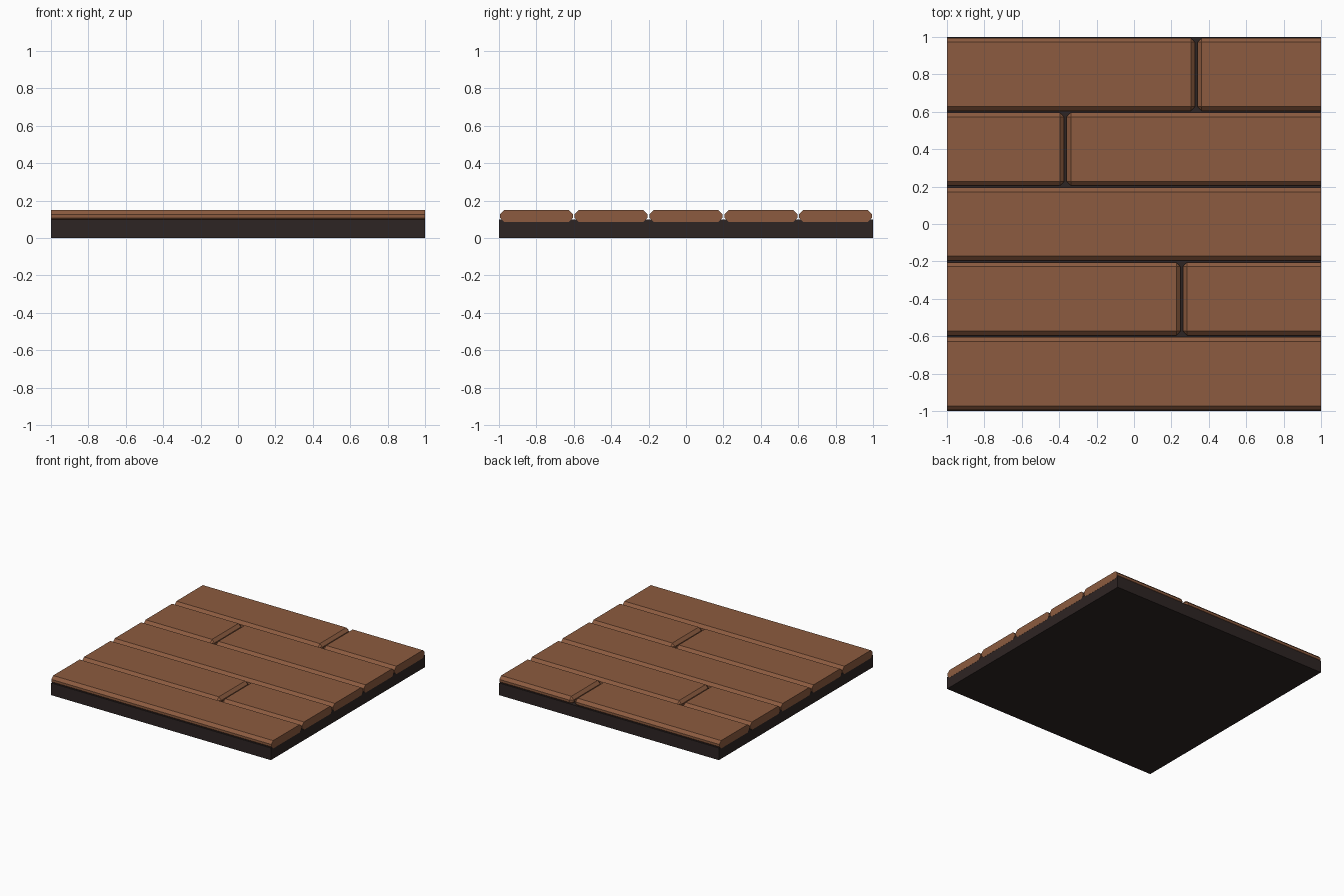
import bpy, bmesh
from mathutils import Vector

if "Cube" in bpy.data.objects:
    bpy.data.objects.remove(bpy.data.objects["Cube"])


def material(name, rgb):
    m = bpy.data.materials.new(name)
    m.diffuse_color = (*rgb, 1.0)
    m.use_nodes = True
    m.node_tree.nodes["Principled BSDF"].inputs["Base Color"].default_value = m.diffuse_color
    return m


WOOD = material("brown wood", (0.262, 0.105, 0.050))
DARK = material("dark underlay", (0.027, 0.018, 0.017))


def box(name, lo, hi, mat, bevel=0.0, trim=False):
    lo, hi = Vector(lo), Vector(hi)
    bm = bmesh.new()
    bmesh.ops.create_cube(bm, size=1.0)
    for v in bm.verts:
        v.co = (lo + hi) / 2 + v.co * (hi - lo)
    if bevel:
        bmesh.ops.bevel(bm, geom=bm.edges[:], offset=bevel, segments=1,
                        affect='EDGES', profile=0.5)
    if trim:
        # saw the plank flush with the tile's left and right sides
        for s in (-1, 1):
            cut = bmesh.ops.bisect_plane(
                bm, geom=bm.verts[:] + bm.edges[:] + bm.faces[:],
                plane_co=(s, 0, 0), plane_no=(s, 0, 0), clear_outer=True)
            edges = [e for e in cut["geom_cut"] if isinstance(e, bmesh.types.BMEdge)]
            if edges:
                bmesh.ops.edgeloop_fill(bm, edges=edges)
    bmesh.ops.recalc_face_normals(bm, faces=bm.faces[:])
    me = bpy.data.meshes.new(name)
    bm.to_mesh(me)
    bm.free()
    me.materials.append(mat)
    ob = bpy.data.objects.new(name, me)
    bpy.context.collection.objects.link(ob)
    return ob


# Underlay slab, a hair narrower than the plank ends
box("underlay", (-0.999, -1, 0), (0.999, 1, 0.10), DARK)

# Five rows of planks, some split by a butt joint
GAP = 0.006
joints = [None, 0.255, None, -0.367, 0.333]
for row, joint in enumerate(joints):
    y = -0.8 + 0.4 * row
    if joint is None:
        spans = [(-1.2, 1.2)]
    else:
        spans = [(-1.2, joint - GAP), (joint + GAP, 1.2)]
    for i, (x0, x1) in enumerate(spans):
        box(f"plank_{row + 1}_{i + 1}", (x0, y - 0.195, 0.085),
            (x1, y + 0.195, 0.15), WOOD, bevel=0.023, trim=True)
